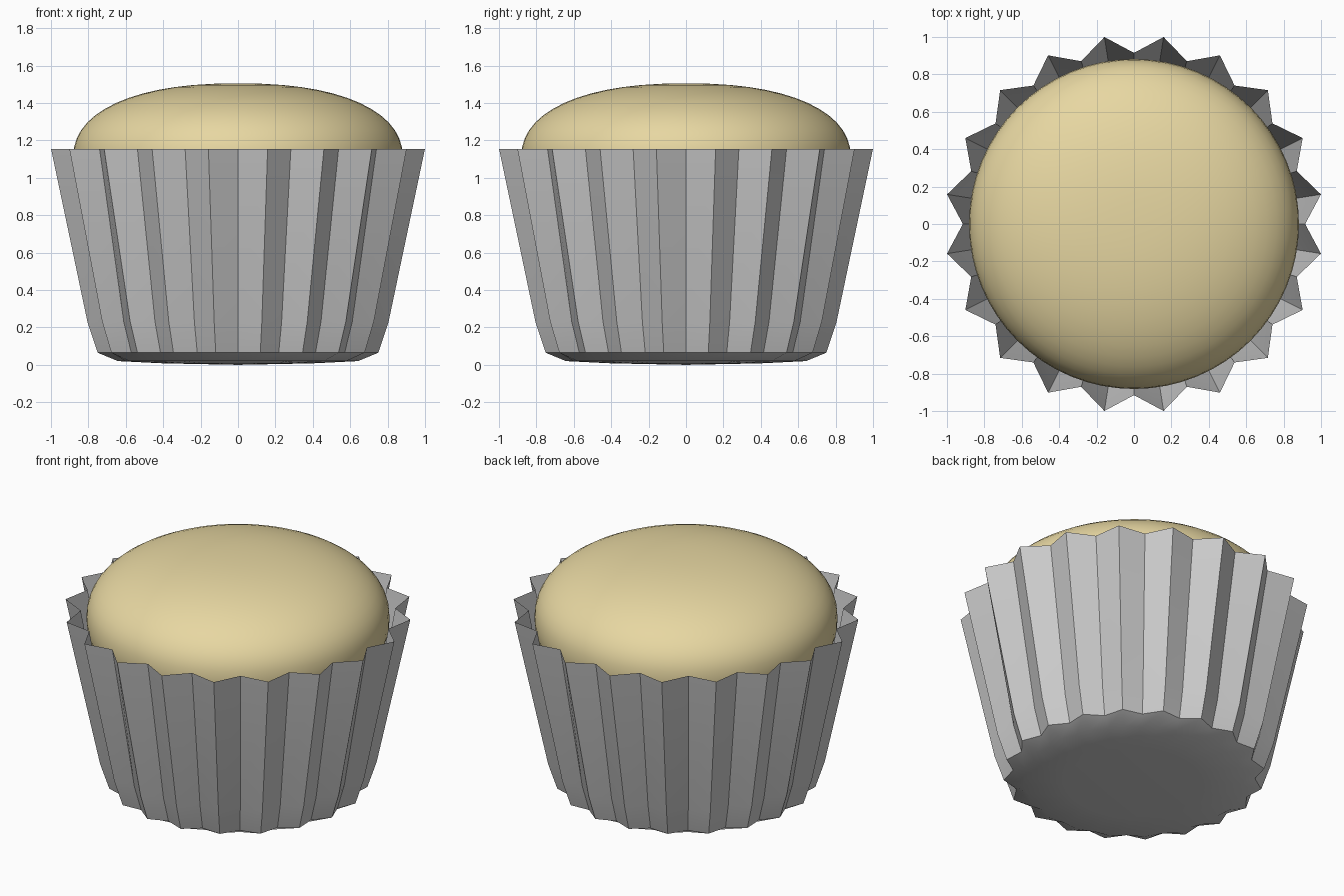
import bpy, bmesh, math

if "Cube" in bpy.data.objects:
    bpy.data.objects.remove(bpy.data.objects["Cube"])


def lathe(name, rings, segs, bottom_z, top_z=None):
    """rings: bottom-to-top list of (z, radius on even steps, radius on odd steps)."""
    bm = bmesh.new()
    loops = []
    for z, even, odd in rings:
        loop = []
        for i in range(segs):
            a = 2 * math.pi * i / segs
            r = odd if i % 2 else even
            loop.append(bm.verts.new((r * math.cos(a), r * math.sin(a), z)))
        loops.append(loop)
    for lo, hi in zip(loops, loops[1:]):
        for i in range(segs):
            j = (i + 1) % segs
            bm.faces.new((lo[i], lo[j], hi[j], hi[i]))
    base = bm.verts.new((0, 0, bottom_z))
    for i in range(segs):
        bm.faces.new((loops[0][(i + 1) % segs], loops[0][i], base))
    if top_z is not None:
        tip = bm.verts.new((0, 0, top_z))
        for i in range(segs):
            bm.faces.new((loops[-1][i], loops[-1][(i + 1) % segs], tip))
    mesh = bpy.data.meshes.new(name)
    bm.to_mesh(mesh)
    bm.free()
    obj = bpy.data.objects.new(name, mesh)
    bpy.context.collection.objects.link(obj)
    return obj


def smooth(obj, degrees):
    bpy.ops.object.select_all(action='DESELECT')
    obj.select_set(True)
    bpy.context.view_layer.objects.active = obj
    bpy.ops.object.shade_smooth_by_angle(angle=math.radians(degrees))


# Pleated paper cup: 20 pleats, valleys on even steps, peaks on odd steps, open top
cup = lathe("pleated_cup", [
    (0.008, 0.40, 0.40),
    (0.020, 0.63, 0.65),
    (0.065, 0.705, 0.76),
    (0.23, 0.755, 0.815),
    (1.155, 0.915, 1.012),
], 40, 0.0)
smooth(cup, 30)

# Cake: rounded, flattened dome sitting in the cup
R, H, MID, N = 0.882, 0.405, 1.10, 2.3
STEPS = 28
profile = []
for k in range(1, STEPS):
    t = -math.pi / 2 + math.pi * k / STEPS
    r = R * abs(math.cos(t)) ** (2 / N)
    z = MID + H * math.copysign(abs(math.sin(t)) ** (2 / N), t)
    profile.append((z, r, r))
cake = lathe("cake", profile, 64, MID - H, MID + H)
smooth(cake, 30)

sponge = bpy.data.materials.new("sponge")
sponge.diffuse_color = (0.8, 0.68, 0.36, 1)
sponge.use_nodes = True
sponge.node_tree.nodes["Principled BSDF"].inputs["Base Color"].default_value = sponge.diffuse_color
cake.data.materials.append(sponge)
